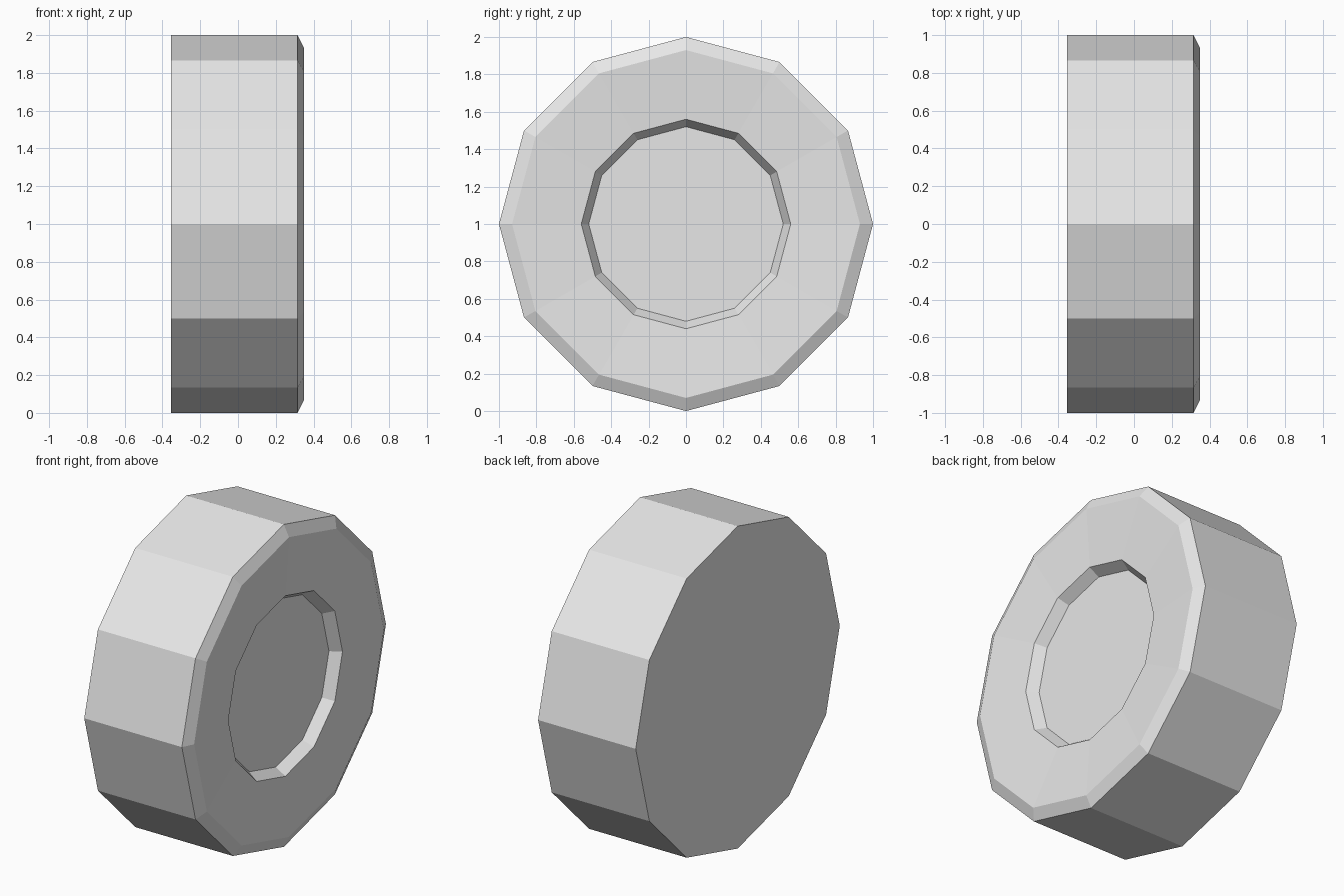
import bpy
import bmesh
from math import sin, cos, tau

cube = bpy.data.objects.get("Cube")
if cube:
    bpy.data.objects.remove(cube, do_unlink=True)

SIDES = 12

# One plain grey for the whole wheel
grey = bpy.data.materials.new("light_grey")
grey.use_nodes = True
grey.diffuse_color = (0.8, 0.8, 0.8, 1)
grey.node_tree.nodes["Principled BSDF"].inputs["Base Color"].default_value = (0.8, 0.8, 0.8, 1)

# Profile as (x, radius): back edge, tread edge, bevel, dished side, hub recess
profile = [(-0.355, 1.0), (0.315, 1.0), (0.35, 0.93), (0.325, 0.56), (0.26, 0.52)]


def lathe(name, profile, material):
    """Revolve a profile around the x axis and cap both ends."""
    bm = bmesh.new()
    rings = []
    for x, r in profile:
        angles = [tau * i / SIDES for i in range(SIDES)]
        rings.append([bm.verts.new((x, r * cos(a), 1 + r * sin(a))) for a in angles])
    for a, b in zip(rings, rings[1:]):
        for i in range(SIDES):
            j = (i + 1) % SIDES
            bm.faces.new((a[i], a[j], b[j], b[i]))
    bm.faces.new(rings[0])
    bm.faces.new(rings[-1])
    bmesh.ops.recalc_face_normals(bm, faces=bm.faces)
    mesh = bpy.data.meshes.new(name)
    bm.to_mesh(mesh)
    bm.free()
    mesh.materials.append(material)
    obj = bpy.data.objects.new(name, mesh)
    bpy.context.collection.objects.link(obj)
    return obj


# Twelve-sided wheel with a recessed hub on its outer (+x) side
lathe("wheel", profile, grey)
